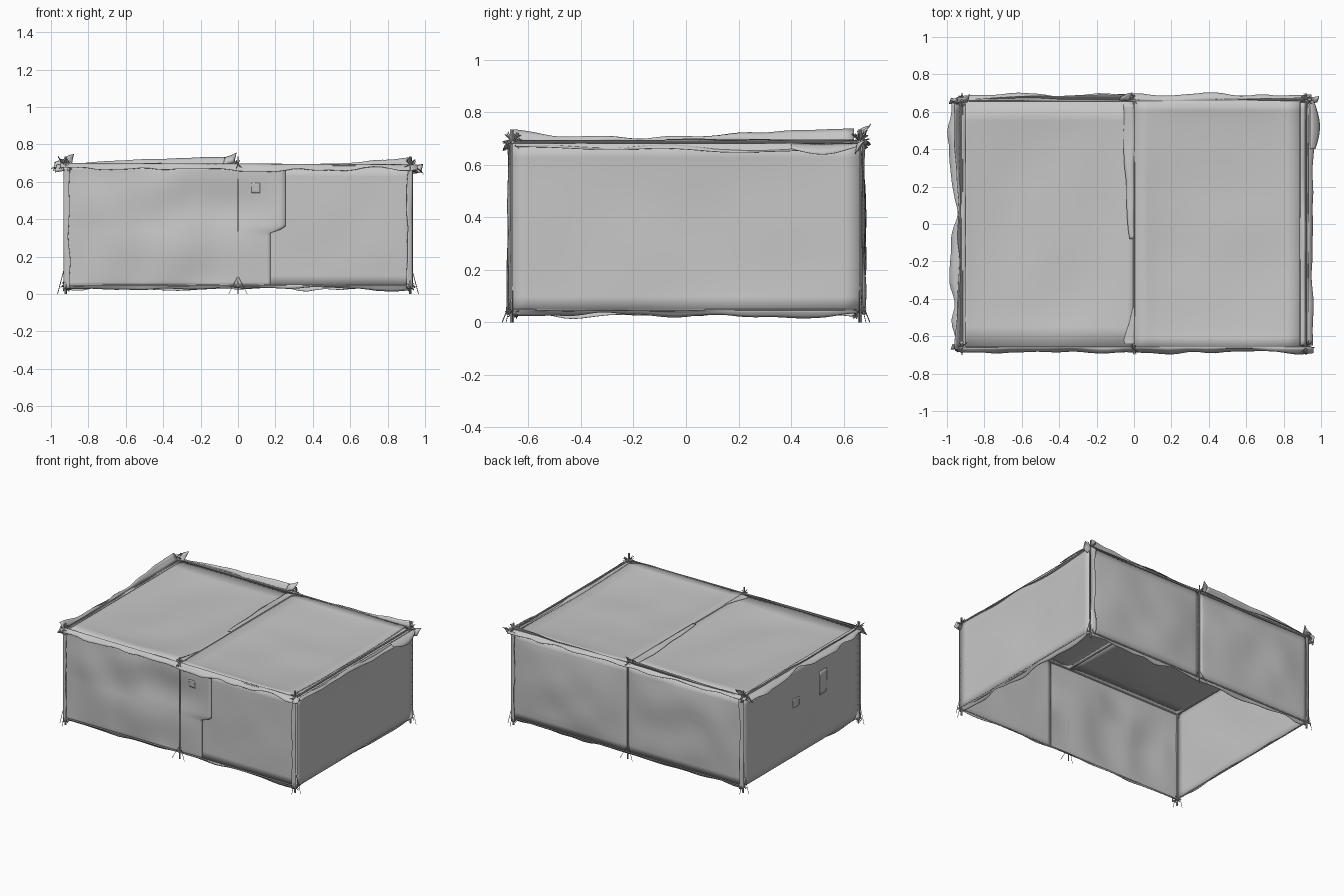
import bpy, math, random
from mathutils import Vector, noise

random.seed(4)
if "Cube" in bpy.data.objects:
    bpy.data.objects.remove(bpy.data.objects["Cube"])


def material(name, grey):
    m = bpy.data.materials.new(name)
    m.use_nodes = True
    col = (grey, grey, grey, 1)
    m.diffuse_color = col
    bsdf = m.node_tree.nodes["Principled BSDF"]
    bsdf.inputs["Base Color"].default_value = col
    bsdf.inputs["Roughness"].default_value = 0.9
    return m


CLOTH = material("grey cloth", 0.57)
POLE = material("grey pole", 0.5)


def add_object(name, verts, faces, mat, smooth=True):
    me = bpy.data.meshes.new(name)
    me.from_pydata(verts, [], faces)
    me.materials.append(mat)
    me.polygons.foreach_set("use_smooth", [smooth] * len(faces))
    ob = bpy.data.objects.new(name, me)
    bpy.context.collection.objects.link(ob)
    return ob


def cloth(name, o, u, v, bulge=0.0, rumple=0.0, fray=0.0, nu=24, nv=12,
          width=lambda s: 1, flare=0.0, scale=4, dip=(0, 0)):
    """Sheet from corner o along u and v, bulged and rumpled, with a wavy free edge."""
    o, u, v = Vector(o), Vector(u), Vector(v)
    n = u.cross(v).normalized()
    vn, un = v.normalized(), u.normalized()
    seed = Vector([random.uniform(0, 50) for _ in range(3)])
    verts = []
    for j in range(nv + 1):
        t = j / nv
        for i in range(nu + 1):
            s = i / nu
            p = o + u * s + v * t * width(s)
            window = (16 * s * (1 - s) * t * (1 - t)) ** 0.6
            wave = noise.noise(p * scale + seed)
            p += n * window * (bulge + rumple * wave)
            p.z -= (dip[0] + (dip[1] - dip[0]) * t) * 4 * s * (1 - s)
            free = noise.noise(Vector((s * u.length * 7, 0, 0)) + seed)
            p += (vn * free + n * wave * 0.6) * fray * t
            # upper part of the free end swings out as a door flap
            rise = min(1, max(0, (t - 0.45) * 20)) ** 0.5 * s ** 12
            p += (un + n * 0.12) * flare * rise
            verts.append(p)
    w = nu + 1
    faces = [(j * w + i, j * w + i + 1, (j + 1) * w + i + 1, (j + 1) * w + i)
             for j in range(nv) for i in range(nu)]
    ob = add_object(name, verts, faces, CLOTH)
    mod = ob.modifiers.new("thickness", "SOLIDIFY")
    mod.thickness = 0.002
    mod.offset = -1
    return ob


def strip(name, a, b, off, fray=0.025, width=lambda s: 1, dip=(0, 0)):
    """Ragged hem from a to b, hanging along off."""
    a, b = Vector(a), Vector(b)
    return cloth(name, a, b - a, off, 0, 0.012, fray, 40, 3, width, dip=dip)


def stick(name, a, b, r, sides=6):
    a, b = Vector(a), Vector(b)
    q = (b - a).to_track_quat("Z", "Y")
    ring = [q @ Vector((r * math.cos(k * math.tau / sides),
                        r * math.sin(k * math.tau / sides), 0)) for k in range(sides)]
    faces = [(k, (k + 1) % sides, sides + (k + 1) % sides, sides + k) for k in range(sides)]
    faces += [tuple(reversed(range(sides))), tuple(range(sides, 2 * sides))]
    return add_object(name, [a + p for p in ring] + [b + p for p in ring], faces, POLE, False)


def knot(name, c, count, size):
    """Lashing made of short crossed sticks."""
    for k in range(count):
        d = Vector([random.uniform(-1, 1) for _ in range(3)]).normalized() * size
        stick(f"{name}_{k}", Vector(c) - d, Vector(c) + d, 0.002, 5)


X, Y, LOW, TOP = 0.925, 0.66, 0.045, 0.68
H = TOP - LOW

# Walls
wide = cloth("front_wall_wide", (-X, -Y, LOW), (X + 0.175, 0, 0), (0, 0, H),
             0.006, 0.035, 0, 60, 36, flare=0.08, scale=3.5)
cloth("front_wall_narrow", (0.16, -Y + 0.004, LOW), (X - 0.16, 0, 0), (0, 0, H), 0.004, 0.008)
cloth("left_wall", (X + 0.01, -Y, LOW), (0, 2 * Y, 0), (0, 0, H), -0.008, 0.015, scale=3)
right_wall = cloth("right_wall", (-X, Y, LOW), (0, -2 * Y, 0), (0, 0, H), 0.004, 0.012, scale=3)
cloth("back_wall_left", (X, Y, LOW), (-X, 0, 0), (0, 0, H), 0.025, 0.015)
cloth("back_wall_right", (0, Y, LOW), (-X, 0, 0), (0, 0, H), 0.015, 0.02)

# Roof panels, sagging between the poles
cloth("roof_right_half", (-X, -Y, 0.69), (X, 0, 0), (0, 2 * Y, 0), -0.03, 0.015, scale=3)
cloth("roof_left_half", (0, -Y, 0.69), (0, 2 * Y, 0), (0.89, 0, 0), 0.03, 0.015, scale=3,
      dip=(0, 0.015))

# Loose hems along the eaves
strip("front_eave", (-0.95, -Y, 0.7), (0.96, -Y, 0.692), (0, -0.025, -0.03))
strip("back_eave", (0.95, Y, 0.692), (-0.95, Y, 0.7), (0, 0.03, -0.02))
strip("left_eave", (0.885, -0.65, 0.69), (0.885, 0.65, 0.69), (0.07, 0, -0.02), 0.02,
      dip=(0.015, 0.02))
strip("right_eave", (-0.9, 0.66, 0.692), (-0.9, -0.68, 0.692), (-0.07, 0, -0.02), 0.04)
strip("right_raised_hem", (-0.93, 0.64, 0.69), (-0.93, -0.67, 0.69), (-0.035, 0, 0.05), 0.015,
      lambda s: 0.6 + 0.4 * math.cos(5.2 * s))
strip("back_raised_hem", (-0.05, Y, 0.685), (-0.92, Y, 0.685), (0, 0.03, 0.045), 0.012,
      lambda s: 1 - 0.8 * s * s)
strip("back_raised_hem_end", (0.93, Y, 0.685), (0.3, Y, 0.685), (0, 0.02, 0.04), 0.012,
      lambda s: 1 - 0.9 * s)
strip("ridge_fold", (0, 0.64, 0.695), (0, -0.08, 0.695), (-0.055, 0, -0.005), 0.01,
      lambda s: 1 - 0.6 * s * s)
strip("ridge_fold_front", (0, -0.64, 0.695), (0, -0.45, 0.695), (-0.06, 0, -0.005), 0.01,
      lambda s: 1 - 0.9 * s)
strip("left_corner_flap", (0.94, 0.4, 0.68), (0.94, 0.66, 0.68), (0.045, 0, -0.045), 0.02,
      lambda s: math.sin(math.pi * (0.15 + 0.75 * s)))

# Hems folded inward at the ground
G = LOW + 0.005
strip("front_hem", (X, -Y - 0.003, G), (-X, -Y - 0.003, G), (0, 0.015, -0.025))
strip("back_hem", (-X, Y, G), (X, Y, G), (0, -0.015, -0.025))
strip("left_hem", (X + 0.01, Y, G), (X + 0.01, -Y, G), (-0.02, 0, -0.025))
strip("right_hem", (-X, -Y, G), (-X, Y, G), (0.02, 0, -0.025))

# Small sewn patches
for name, target, o, u, v in (
        ("front_patch", wide, (0.07, -0.72, 0.535), (0.045, 0, 0), (0, 0, 0.055)),
        ("side_small_patch", right_wall, (-0.97, 0.1, 0.4), (0, -0.07, 0), (0, 0, 0.06)),
        ("side_large_patch", right_wall, (-0.97, -0.2, 0.38), (0, -0.08, 0), (0, 0, 0.17))):
    patch = cloth(name, o, u, v, nu=6, nv=6)
    wrap = patch.modifiers.new("lie_on_wall", "SHRINKWRAP")
    wrap.target = target
    wrap.offset = 0.002
    patch.modifiers.move(1, 0)

# Pole frame with lashings, stakes and guy ropes
for sy, side in ((-1, "front"), (1, "back")):
    y = sy * Y
    stick(f"{side}_top_pole", (-0.95, y, 0.687), (0.95, y, 0.687), 0.006)
    stick(f"{side}_ground_pole", (-0.94, y, 0.045), (0.94, y, 0.045), 0.004)
    stick(f"{side}_middle_pole", (0, sy * (Y + 0.006), 0), (0, sy * (Y + 0.006), 0.735), 0.004)
    knot(f"{side}_middle_lashing", (0, sy * 0.67, 0.695), 6, 0.03)
    for sx in (-1, 1):
        x = sx * 0.92
        corner = f"{side}_{'left' if sx > 0 else 'right'}"
        stick(f"{corner}_middle_rope", (0, y, 0.1), (sx * 0.05, sy * 0.685, 0), 0.0015, 4)
        stick(f"{corner}_pole", (x, y, 0), (x, y, 0.735), 0.007)
        knot(f"{corner}_top_lashing", (x, y, 0.69), 8, 0.04)
        knot(f"{corner}_ground_lashing", (x, y, 0.04), 7, 0.03)
        stick(f"{corner}_guy_side", (x, y, 0.17), (sx * 0.965, y, 0), 0.002, 4)
        stick(f"{corner}_guy_end", (x, y, 0.1), (x, sy * 0.7, 0), 0.002, 4)
        strip(f"{corner}_corner_seam", (x + sx * 0.012, sy * 0.67, 0.03),
              (x + sx * 0.012, sy * 0.67, TOP), (-sx * 0.03, sy * 0.01, 0), 0.015)
for x, name in ((-0.92, "right"), (0, "ridge"), (0.92, "left")):
    stick(f"{name}_roof_pole", (x, -0.69, 0.688), (x, 0.69, 0.688), 0.006)
for x, name in ((-0.92, "right"), (0.92, "left")):
    stick(f"{name}_ground_pole", (x, -0.68, 0.045), (x, 0.68, 0.045), 0.004)

# Crumpled cloth tufts where the corners are gathered
for name, x, y, z in (("back_right", -0.99, 0.64, 0.66), ("front_right", -0.98, -0.67, 0.65),
                      ("back_middle", -0.08, 0.655, 0.69), ("back_left", 0.92, 0.64, 0.64),
                      ("back_right_top", -0.95, 0.64, 0.68)):
    cloth(f"{name}_tuft", (x, y, z), (0.06, 0.01, 0.01), (0.01, 0.03, 0.045),
          0.01, 0.03, 0.03, 6, 5, scale=25)
